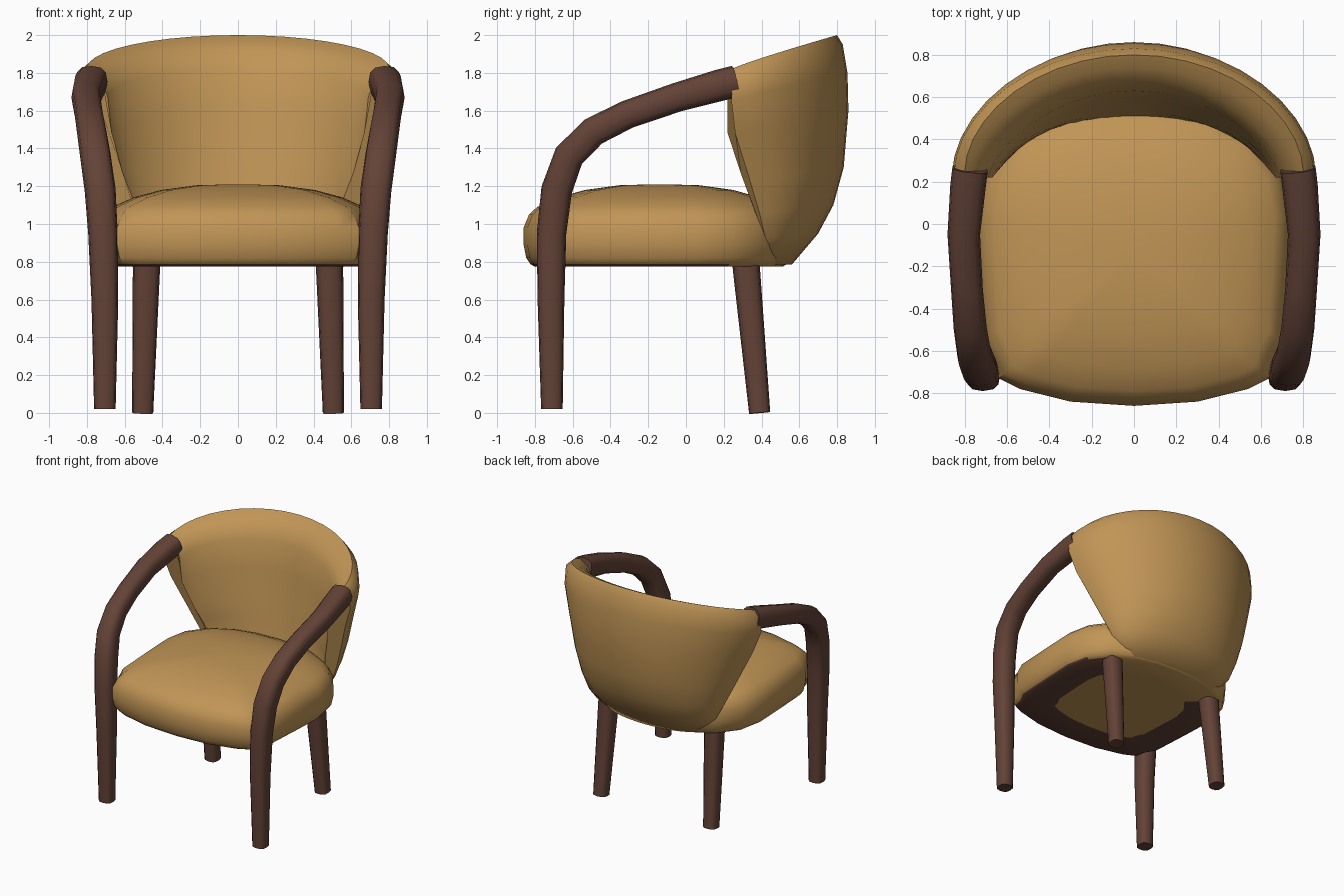
import bpy, bmesh, math
from mathutils import Vector

cube = bpy.data.objects.get("Cube")
if cube:
    bpy.data.objects.remove(cube, do_unlink=True)


def material(name, rgb):
    mat = bpy.data.materials.new(name)
    mat.use_nodes = True
    mat.diffuse_color = (*rgb, 1)
    bsdf = next(n for n in mat.node_tree.nodes if n.type == 'BSDF_PRINCIPLED')
    bsdf.inputs["Base Color"].default_value = (*rgb, 1)
    bsdf.inputs["Roughness"].default_value = 0.7
    return mat


fabric = material("tan fabric", (0.53, 0.3, 0.092))
wood = material("dark brown wood", (0.125, 0.055, 0.038))


def loft(name, rings, mats, angle=40, rule=None):
    """Skin a list of closed rings and cap both ends."""
    bm = bmesh.new()
    loops = [[bm.verts.new(p) for p in ring] for ring in rings]
    n = len(loops[0])
    for a, b in zip(loops, loops[1:]):
        for i in range(n):
            j = (i + 1) % n
            bm.faces.new((a[i], a[j], b[j], b[i]))
    bm.faces.new(loops[0][::-1])
    bm.faces.new(loops[-1])
    bmesh.ops.recalc_face_normals(bm, faces=bm.faces)
    if rule:
        for f in bm.faces:
            f.material_index = rule(f)
    mesh = bpy.data.meshes.new(name)
    bm.to_mesh(mesh)
    bm.free()
    for m in mats:
        mesh.materials.append(m)
    obj = bpy.data.objects.new(name, mesh)
    bpy.context.collection.objects.link(obj)
    bpy.ops.object.select_all(action='DESELECT')
    obj.select_set(True)
    bpy.context.view_layer.objects.active = obj
    bpy.ops.object.shade_smooth_by_angle(angle=math.radians(angle))
    return obj


def soft(value):
    """Push a sine or cosine outwards, turning a circle into a rounded square."""
    return math.copysign(abs(value) ** 0.72, value)


def tube(name, path, sides=12):
    """Sweep a rounded square along (x, y, z, radius) stations."""
    pts = [Vector(p[:3]) for p in path]
    rings = []
    for i, p in enumerate(pts):
        tangent = (pts[min(i + 1, len(pts) - 1)] - pts[max(i - 1, 0)]).normalized()
        v = tangent.cross(Vector((1, 0, 0))).normalized()
        u = v.cross(tangent)
        r = path[i][3]
        angles = [2 * math.pi * k / sides for k in range(sides)]
        rings.append([p + r * (soft(math.cos(t)) * u + soft(math.sin(t)) * v) for t in angles])
    return loft(name, rings, [wood], angle=50)


def underside(face):
    """Wood border along the front and sides of the flat bottom."""
    c = face.calc_center_median()
    return int(c.z < 0.785 and c.y < 0.25 and (abs(c.x) > 0.4 or c.y < -0.5))


# Seat cushion: one plan outline scaled through its height
half = [(0, -.86), (.3, -.84), (.54, -.78), (.64, -.73), (.66, -.64), (.71, -.55), (.73, -.2),
        (.74, .05), (.7, .25), (.57, .42), (.38, .52), (.2, .56), (0, .57)]
outline = half + [(-x, y) for x, y in half[-2:0:-1]]
levels = [(.06, .775), (.35, .775), (.6, .775), (.92, .775), (.95, .788), (.98, .82), (1, .89),
          (1, .98), (.96, 1.05), (.9, 1.09), (.75, 1.14), (.55, 1.18), (.3, 1.205), (.06, 1.21)]
mid = -0.14
seat_rings = [[(x * s, mid + (y - mid) * s, z) for x, y in outline] for s, z in levels]
loft("seat", seat_rings, [fabric, wood], rule=underside)

# Wraparound backrest, outside up then inside down:
# height, half width, front edge y, rear y, flatness of the plan curve
section = [(.785, .45, .38, .56, 1), (.95, .57, .42, .70, 1), (1.1, .63, .39, .78, 1),
           (1.3, .70, .34, .835, 1), (1.6, .80, .26, .86, 1.05), (1.8, .86, .24, .855, 1.1),
           (1.95, .85, .25, .83, 1.1), (2.0, .80, .25, .80, 1.1), (1.97, .77, .24, .74, 1.2),
           (1.92, .72, .23, .68, 1.3), (1.82, .69, .22, .63, 1.4), (1.6, .67, .22, .595, 1.5),
           (1.35, .61, .29, .56, 1.7), (1.2, .56, .34, .53, 1.7), (1.0, .52, .40, .50, 1.3),
           (.79, .44, .37, .45, 1)]
base = 0.785
columns = 20
back_rings = []
for c in range(columns + 1):
    a = math.pi * (c / columns - 0.5)
    depth = max(math.cos(a), 0)
    squash = (1.04 + 0.175 * depth) / 1.215
    back_rings.append([(w * math.sin(a), yf + (yb - yf) * depth ** flat, base + (z - base) * squash)
                       for z, w, yf, yb, flat in section])
loft("backrest", back_rings, [fabric], angle=60)

# Arms that bend down into the front legs, and the splayed rear legs
arm = [(.775, .262, 1.755, .084), (.785, .18, 1.735, .084), (.805, -.05, 1.67, .077),
       (.79, -.31, 1.58, .075), (.775, -.49, 1.49, .078), (.755, -.62, 1.36, .081),
       (.73, -.685, 1.18, .082), (.715, -.712, .95, .078), (.705, -.715, .6, .071),
       (.705, -.71, .02, .057)]
rear = [(.485, .315, .86, .074), (.485, .32, .76, .072), (.505, .39, 0, .056)]
for side, sx in (("left", 1), ("right", -1)):
    tube(side + "_arm_and_front_leg", [(sx * x, y, z, r) for x, y, z, r in arm])
    tube(side + "_rear_leg", [(sx * x, y, z, r) for x, y, z, r in rear])
